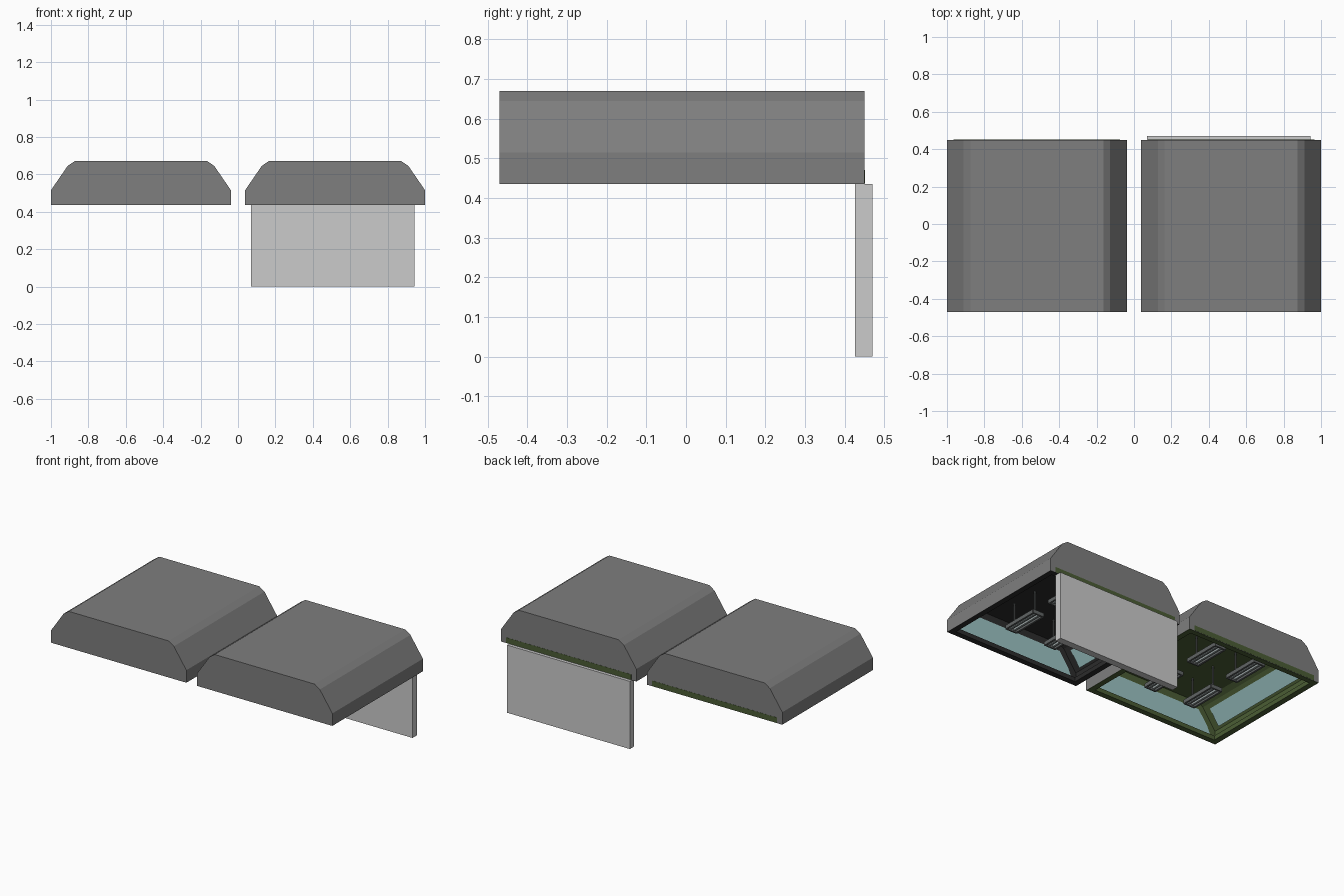
import bpy, bmesh
from mathutils import Vector

if "Cube" in bpy.data.objects:
    bpy.data.objects.remove(bpy.data.objects["Cube"])


def material(name, rgb):
    m = bpy.data.materials.new(name)
    m.diffuse_color = (*rgb, 1)
    m.use_nodes = True
    m.node_tree.nodes["Principled BSDF"].inputs["Base Color"].default_value = m.diffuse_color
    return m


SHELL = material("dark_grey", (0.21, 0.21, 0.21))
GREEN = material("green", (0.07, 0.11, 0.035))
BLACK = material("black", (0.025, 0.025, 0.025))
GLASS = material("pale_blue", (0.33, 0.55, 0.55))
METAL = material("lamp_grey", (0.12, 0.13, 0.13))
TUBE = material("tube_grey", (0.35, 0.4, 0.4))

Y0, Y1, Z0 = -0.47, 0.45, 0.435


def mesh_object(name, bm, mat=None):
    me = bpy.data.meshes.new(name)
    bm.to_mesh(me)
    bm.free()
    ob = bpy.data.objects.new(name, me)
    bpy.context.collection.objects.link(ob)
    if mat:
        me.materials.append(mat)
    return ob


def box(name, lo, hi, mat=None):
    bm = bmesh.new()
    bmesh.ops.create_cube(bm, size=1)
    for v in bm.verts:
        v.co = Vector([(a + b) / 2 + c * (b - a) for a, b, c in zip(lo, hi, v.co)])
    return mesh_object(name, bm, mat)


def hood(name, pts, y0, y1, mat, inward=False):
    """Open-bottomed extruded profile."""
    bm = bmesh.new()
    a = [bm.verts.new((x, y0, z)) for x, z in pts]
    b = [bm.verts.new((x, y1, z)) for x, z in pts]
    for i in range(len(pts) - 1):
        bm.faces.new((a[i], a[i + 1], b[i + 1], b[i]))
    bm.faces.new(a)
    bm.faces.new(b[::-1])
    # orient away from the centre of the hood
    mid = sum((v.co for v in bm.verts), Vector()) / len(bm.verts)
    for f in bm.faces:
        f.normal_update()
        if (f.normal.dot(f.calc_center_median() - mid) < 0) != inward:
            f.normal_flip()
    return mesh_object(name, bm, mat)


def panel(name, corners, facing, mat):
    """Single flat pane facing into the room."""
    bm = bmesh.new()
    f = bm.faces.new([bm.verts.new(c) for c in corners])
    f.normal_update()
    if f.normal.dot(Vector(facing)) < 0:
        f.normal_flip()
    return mesh_object(name, bm, mat)


def profile(cx, d):
    """Half profile mirrored about the unit centre, inset by d."""
    half = [(0.481 - d, Z0), (0.481 - d, 0.515 - d * 0.3),
            (0.392 - d, 0.645 - d * 0.6), (0.355 - d * 0.5, 0.67 - d)]
    return [(cx - x, z) for x, z in half] + [(cx + x, z) for x, z in half[::-1]]


def lamp(tag, x, y, ceiling):
    z = 0.49
    # louvred housing
    box(f"lamp_top_{tag}", (x - .03, y - .12, z + .02), (x + .03, y + .12, z + .026), METAL)
    for s in (-1, 1):
        box(f"lamp_side_{tag}", (x + s * .036 - .006, y - .12, z),
            (x + s * .036 + .006, y + .12, z + .024), METAL)
        box(f"lamp_end_{tag}", (x - .04, y + s * .12 - .005, z),
            (x + .04, y + s * .12 + .005, z + .024), METAL)
        box(f"lamp_tube_{tag}", (x + s * .014 - .006, y - .11, z + .004),
            (x + s * .014 + .006, y + .11, z + .016), TUBE)
        # hanging rods
        box(f"lamp_rod_{tag}", (x - .004, y + s * .09 - .004, z + .02),
            (x + .004, y + s * .09 + .004, ceiling), METAL)


for side, cx, trim in (("left", -0.519, GREEN), ("right", 0.519, BLACK)):
    d = 0.012
    w = 0.036
    hood(f"{side}_shell", profile(cx, 0), Y0, Y1, SHELL)
    hood(f"{side}_lining", profile(cx, d), Y0 + d, Y1 - d, trim, inward=True)
    # bottom frame
    for s in (-1, 1):
        edge, inner = cx + s * .48, cx + s * (.48 - w)
        box(f"{side}_frame_side", (min(edge, inner), Y0 + .001, Z0),
            (max(edge, inner), Y1 - .001, Z0 + .028), trim)
    box(f"{side}_frame_front", (cx - .48, Y0 + .001, Z0), (cx + .48, Y0 + w, Z0 + .028), trim)
    box(f"{side}_frame_back", (cx - .48, Y1 - w, Z0), (cx + .48, Y1 - .001, Z0 + .028), trim)
    # trim strip along the back edge
    box(f"{side}_back_trim", (cx - .445, Y1 - .004, Z0 + .002), (cx + .445, Y1 + .001, Z0 + .036), GREEN)
    # end windows
    for s, y in ((1, Y0 + d + .004), (-1, Y1 - d - .004)):
        panel(f"{side}_end_window",
              [(cx - .43, y, .475), (cx + .43, y, .475), (cx + .41, y, .52),
               (cx + .345, y, .61), (cx - .345, y, .61), (cx - .41, y, .52)], (0, s, 0), GLASS)
    # sloped side windows
    for s in (-1, 1):
        lo, hi = (cx + s * .455, .518), (cx + s * .391, .612)
        panel(f"{side}_side_window",
              [(lo[0], Y0 + .06, lo[1]), (lo[0], Y1 - .06, lo[1]),
               (hi[0], Y1 - .06, hi[1]), (hi[0], Y0 + .06, hi[1])], (-s, 0, -.6), GLASS)
    # hanging lamps
    for ix in (-1, 1):
        for iy in (-1, 1):
            lamp(f"{side}_{ix}_{iy}", cx + ix * .145, .01 + iy * .19, 0.658)

# wall under the back edge of the right unit
box("back_wall", (0.07, 0.426, 0), (0.943, 0.47, 0.435))
